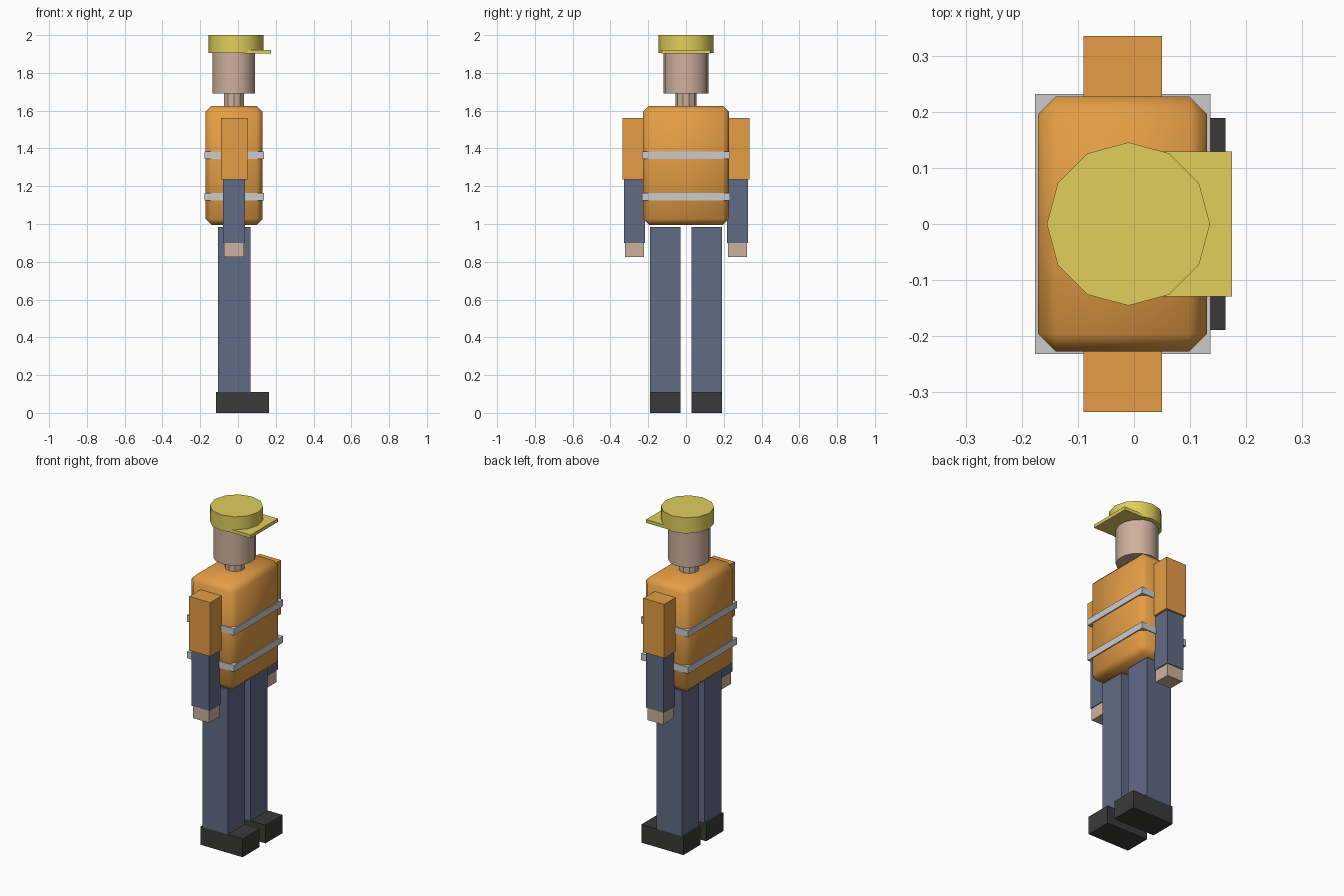
import bpy, math

if "Cube" in bpy.data.objects:
    bpy.data.objects.remove(bpy.data.objects["Cube"])


def material(name, rgb):
    m = bpy.data.materials.new(name)
    m.diffuse_color = (*rgb, 1)
    m.use_nodes = True
    m.node_tree.nodes["Principled BSDF"].inputs["Base Color"].default_value = m.diffuse_color
    return m


ORANGE = material("orange", (0.78, 0.34, 0.06))
BLUE = material("blue", (0.115, 0.145, 0.23))
SKIN = material("skin", (0.62, 0.44, 0.34))
DARK = material("dark", (0.042, 0.042, 0.041))
YELLOW = material("yellow", (0.75, 0.62, 0.11))


def finish(ob, name, mat):
    ob.name = name
    bpy.ops.object.transform_apply(location=True, rotation=True, scale=True)
    if mat:
        ob.data.materials.append(mat)
    return ob


def box(name, x, y, z, mat=None):
    """Box from (min, max) ranges on each axis."""
    r = (x, y, z)
    bpy.ops.mesh.primitive_cube_add(size=1, location=[(a + b) / 2 for a, b in r])
    ob = bpy.context.object
    ob.scale = [b - a for a, b in r]
    return finish(ob, name, mat)


def drum(name, sides, cx, rx, ry, z, mat, smooth=True):
    """Upright elliptical cylinder."""
    bpy.ops.mesh.primitive_cylinder_add(vertices=sides, radius=1, depth=1,
                                        location=(cx, 0, (z[0] + z[1]) / 2))
    ob = bpy.context.object
    ob.scale = (rx, ry, z[1] - z[0])
    finish(ob, name, mat)
    if smooth:
        bpy.ops.object.shade_smooth_by_angle(angle=math.radians(40))
    return ob


# Vest with softened single-step bevel
torso = box("vest", (-0.172, 0.131), (-0.228, 0.228), (0.995, 1.625), ORANGE)
bevel = torso.modifiers.new("bevel", 'BEVEL')
bevel.width = 0.032
bevel.segments = 1
bpy.ops.object.shade_smooth()

# Reflective bands
for name, z in (("lower_band", 1.145), ("upper_band", 1.365)):
    box(name, (-0.177, 0.137), (-0.233, 0.233), (z - 0.02, z + 0.02))

# Arms, legs and boots on both sides
limbs = (
    ("sleeve", (-0.09, 0.05), (0.213, 0.336), (1.235, 1.56), ORANGE),
    ("forearm", (-0.08, 0.037), (0.218, 0.327), (0.90, 1.235), BLUE),
    ("hand", (-0.074, 0.032), (0.223, 0.322), (0.825, 0.90), SKIN),
    ("leg", (-0.105, 0.065), (0.028, 0.19), (0.11, 0.985), BLUE),
    ("boot", (-0.116, 0.164), (0.028, 0.19), (0.0, 0.11), DARK),
)
for side, s in (("left", 1), ("right", -1)):
    for name, x, y, z, mat in limbs:
        box(f"{side}_{name}", x, sorted((s * y[0], s * y[1])), z, mat)

# Neck, head and hard hat
drum("neck", 10, -0.021, 0.055, 0.055, (1.60, 1.70), SKIN, smooth=False)
drum("head", 14, -0.022, 0.115, 0.119, (1.69, 1.915), SKIN)
drum("hat", 12, -0.01, 0.146, 0.146, (1.905, 2.0), YELLOW)
box("hat_brim", (0.035, 0.175), (-0.13, 0.13), (1.902, 1.922), YELLOW)
